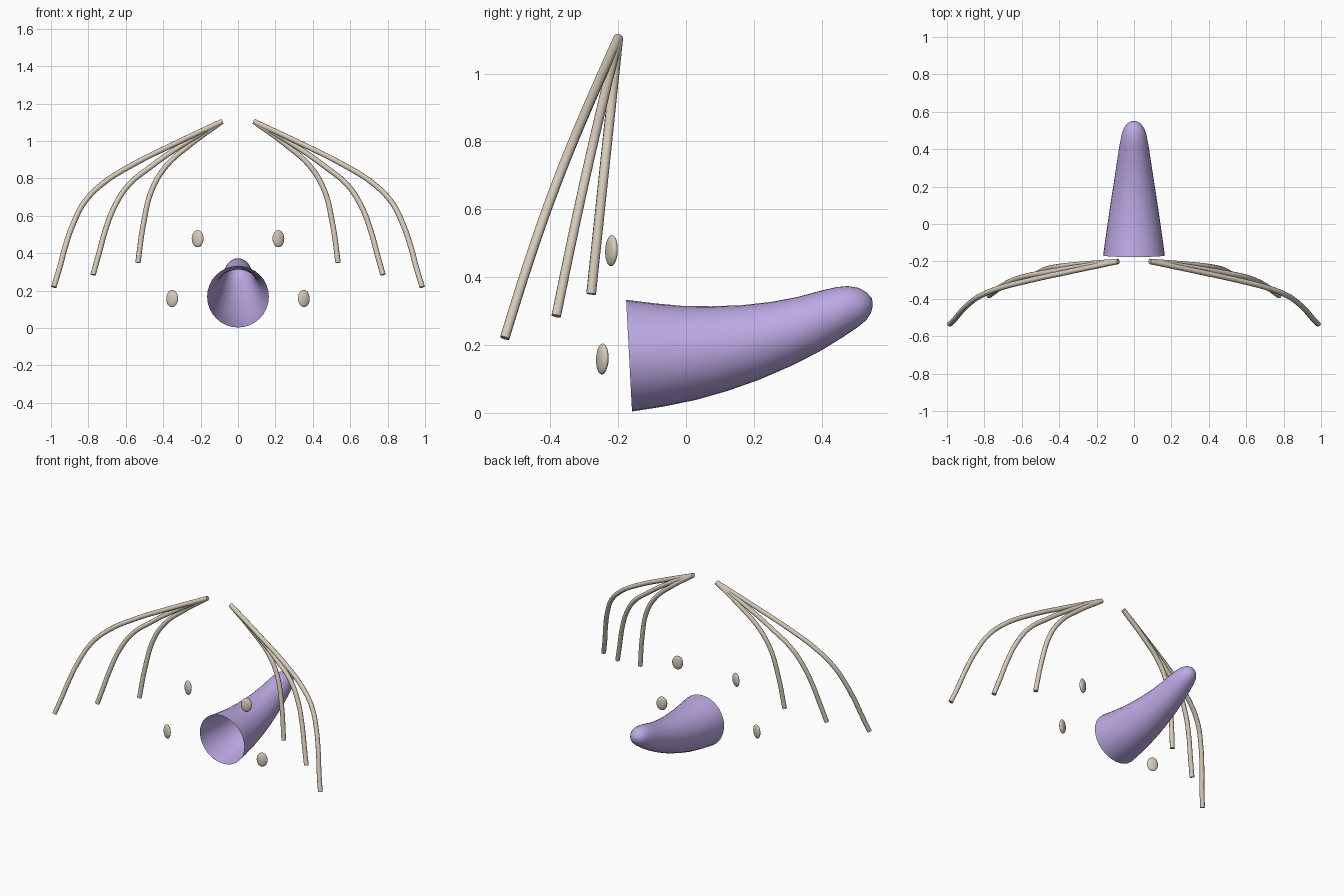
import bpy, bmesh
from math import sin, cos, pi, radians
from mathutils import Matrix, Vector

if "Cube" in bpy.data.objects:
    bpy.data.objects.remove(bpy.data.objects["Cube"], do_unlink=True)


def material(name, rgb):
    m = bpy.data.materials.new(name)
    m.use_nodes = True
    m.diffuse_color = (*rgb, 1)
    m.node_tree.nodes["Principled BSDF"].inputs["Base Color"].default_value = (*rgb, 1)
    return m


lavender = material("lavender", (0.51, 0.40, 0.78))
bone = material("bone", (0.68, 0.60, 0.49))


def add_mesh(name, bm, mat):
    bmesh.ops.recalc_face_normals(bm, faces=bm.faces)
    mesh = bpy.data.meshes.new(name)
    bm.to_mesh(mesh)
    bm.free()
    mesh.materials.append(mat)
    mesh.polygons.foreach_set("use_smooth", [True] * len(mesh.polygons))
    ob = bpy.data.objects.new(name, mesh)
    bpy.context.collection.objects.link(ob)
    return ob


# Curved hollow snout: rings of (y, z, radius, tilt), open at the front
RINGS = [(-.168, .168, .165, 3), (-.08, .170, .153, 5), (.01, .176, .140, 8),
         (.10, .189, .127, 11), (.19, .207, .113, 14), (.28, .232, .099, 18),
         (.36, .260, .087, 22), (.43, .291, .076, 26), (.475, .311, .067, 28),
         (.505, .323, .057, 28), (.528, .331, .041, 26), (.542, .335, .022, 25)]
SIDES = 32
bm = bmesh.new()
loops = []
for y, z, r, tilt in RINGS:
    t = radians(tilt)
    loops.append([bm.verts.new((r * cos(a), y - r * sin(a) * sin(t), z + r * sin(a) * cos(t)))
                  for a in (2 * pi * i / SIDES for i in range(SIDES))])
for lo, hi in zip(loops, loops[1:]):
    for i in range(SIDES):
        j = (i + 1) % SIDES
        bm.faces.new((lo[i], lo[j], hi[j], hi[i]))
tip = bm.verts.new((0, .549, .337))
for i in range(SIDES):
    bm.faces.new((loops[-1][i], loops[-1][(i + 1) % SIDES], tip))
add_mesh("snout", bm, lavender)


# Bent rods: end depth, bow, and front outline (x, z) from the root down
RODS = {
    "outer": (-.535, .02, [(.085, 1.105), (.34, .985), (.56, .875), (.72, .775), (.82, .675),
                           (.88, .56), (.925, .43), (.953, .325), (.985, .22)]),
    "middle": (-.383, .005, [(.085, 1.105), (.29, .985), (.47, .86), (.585, .765), (.66, .65),
                             (.71, .52), (.743, .40), (.775, .285)]),
    "inner": (-.28, .0, [(.085, 1.105), (.25, .985), (.385, .865), (.46, .74), (.505, .56),
                         (.535, .35)]),
}


def rod(name, side, depth, bow, outline):
    cu = bpy.data.curves.new(name, "CURVE")
    cu.dimensions = "3D"
    cu.bevel_depth = .0145
    cu.bevel_resolution = 3
    cu.use_fill_caps = True
    cu.resolution_u = 6
    sp = cu.splines.new("BEZIER")
    sp.bezier_points.add(len(outline) - 1)
    top, low = outline[0][1], outline[-1][1]
    for bp, (x, z) in zip(sp.bezier_points, outline):
        t = (top - z) / (top - low)
        bp.co = (side * x, -.2 + (depth + .2) * t - bow * sin(pi * t), z)
        bp.handle_left_type = bp.handle_right_type = "AUTO"
    cu.materials.append(bone)
    ob = bpy.data.objects.new(name, cu)
    bpy.context.collection.objects.link(ob)
    bpy.ops.object.select_all(action="DESELECT")
    ob.select_set(True)
    bpy.context.view_layer.objects.active = ob
    bpy.ops.object.convert(target="MESH")
    bpy.ops.object.shade_smooth_by_angle(angle=radians(50))


# Flattened beads turned slightly outward
BEADS = {"upper": (.216, -.220, .478), "lower": (.352, -.247, .158)}


def bead(name, side, pos):
    bm = bmesh.new()
    bmesh.ops.create_uvsphere(bm, u_segments=20, v_segments=12, radius=1)
    place = (Matrix.Translation(Vector((side * pos[0], pos[1], pos[2])))
             @ Matrix.Rotation(radians(23 * side), 4, "Z")
             @ Matrix.Rotation(radians(-2), 4, "X")
             @ Matrix.Diagonal((.034, .0145, .046, 1)))
    bm.transform(place)
    add_mesh(name, bm, bone)


for label, side in (("left", 1), ("right", -1)):
    for part, spec in RODS.items():
        rod(f"{label}_{part}_rod", side, *spec)
    for part, pos in BEADS.items():
        bead(f"{label}_{part}_bead", side, pos)
